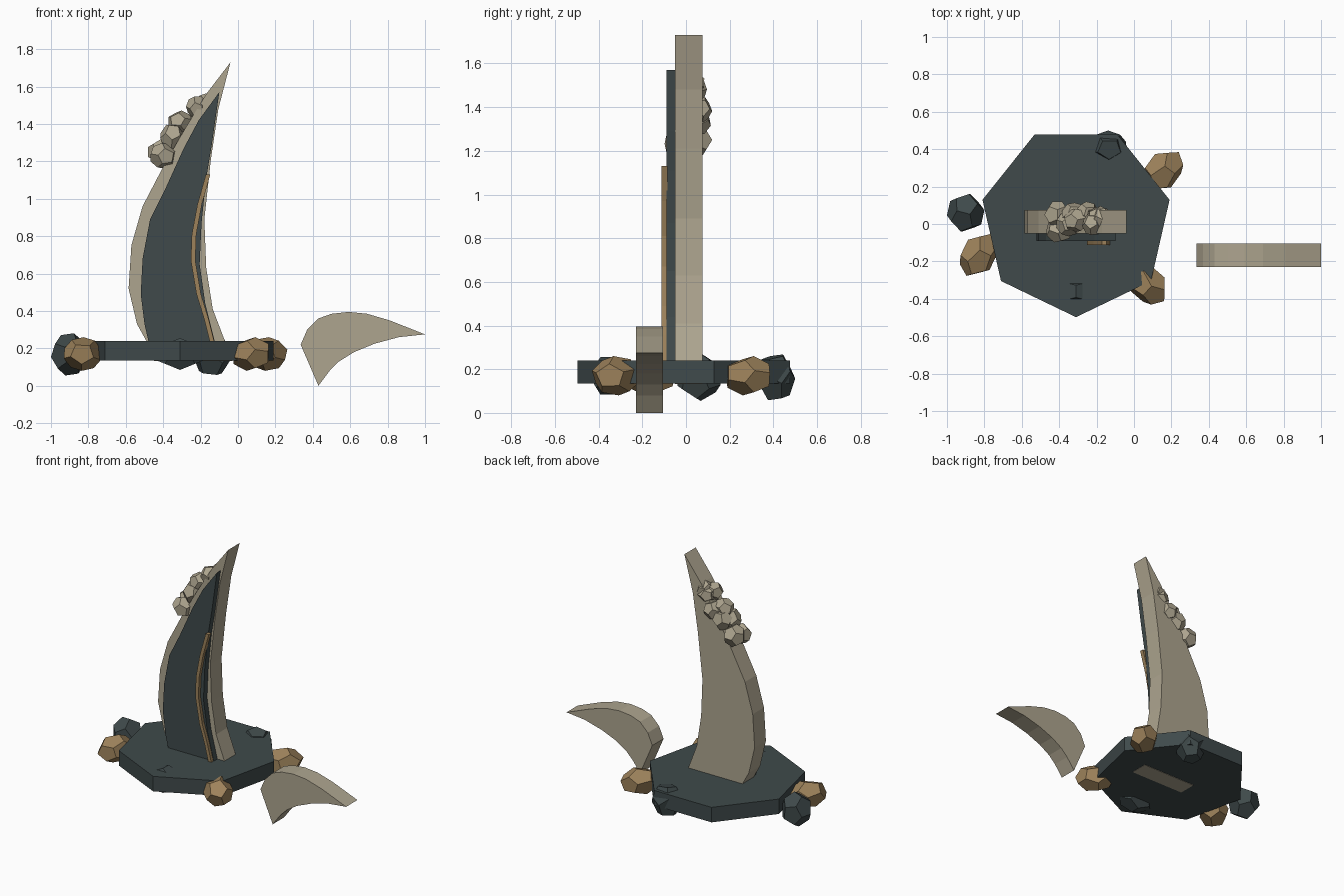
import bpy
import bmesh
import math
from mathutils import Euler, Matrix, Vector

default_cube = bpy.data.objects.get("Cube")
if default_cube:
    bpy.data.objects.remove(default_cube, do_unlink=True)


def make_material(name, red, green, blue):
    material = bpy.data.materials.new(name)
    material.use_nodes = True
    colour = (red, green, blue, 1)
    material.diffuse_color = colour
    material.node_tree.nodes["Principled BSDF"].inputs["Base Color"].default_value = colour
    return material


bone = make_material("pale bone", .42, .375, .275)
slate = make_material("dark slate", .05, .068, .07)
ochre = make_material("ochre stone", .34, .225, .105)


def finish(mesh_builder, name, material):
    """Turn a bmesh into a flat-shaded object with one material."""
    bmesh.ops.recalc_face_normals(mesh_builder, faces=mesh_builder.faces)
    mesh = bpy.data.meshes.new(name)
    mesh_builder.to_mesh(mesh)
    mesh_builder.free()
    mesh.materials.append(material)
    part = bpy.data.objects.new(name, mesh)
    bpy.context.collection.objects.link(part)
    return part


def slab(name, outline, front, back, material):
    """Extrude an x-z outline, given in hundredths, from front to back."""
    builder = bmesh.new()
    corners = [builder.verts.new((x / 100, front, z / 100)) for x, z in outline]
    face = builder.faces.new(corners)
    extruded = bmesh.ops.extrude_face_region(builder, geom=[face], use_keep_orig=True)
    moved = [item for item in extruded["geom"] if isinstance(item, bmesh.types.BMVert)]
    bmesh.ops.translate(builder, verts=moved, vec=(0, back - front, 0))
    return finish(builder, name, material)


def dodecahedron_points():
    golden = (1 + math.sqrt(5)) / 2
    signs = (-1, 1)
    points = [Vector((a, b, c)) for a in signs for b in signs for c in signs]
    for a in signs:
        for b in signs:
            short, long = a / golden, b * golden
            points += [Vector((0, short, long)), Vector((short, long, 0)),
                       Vector((long, 0, short))]
    return points


def rock(name, centre, half_size, material, tilt=(0, 0, 0), heading=0):
    """Twelve-sided stone, tilted, fitted to a half size, then turned about z."""
    tilt_matrix = Euler(tilt).to_matrix()
    points = [tilt_matrix @ point for point in dodecahedron_points()]
    reach = [max(abs(point[axis]) for point in points) for axis in range(3)]
    turn = Matrix.Rotation(math.radians(heading), 3, "Z")
    builder = bmesh.new()
    for point in points:
        fitted = Vector([point[i] / reach[i] * half_size[i] for i in range(3)])
        builder.verts.new(turn @ fitted + Vector(centre))
    bmesh.ops.convex_hull(builder, input=builder.verts)
    bmesh.ops.dissolve_limit(builder, angle_limit=math.radians(2),
                             verts=builder.verts, edges=builder.edges)
    return finish(builder, name, material)


# Seven-sided base
builder = bmesh.new()
bmesh.ops.create_cone(builder, cap_ends=True, segments=7, radius1=.513, radius2=.513,
                      depth=.105)
lowest = min(builder.verts, key=lambda vert: vert.co.y).co
turn_to_front = -math.pi / 2 - math.atan2(lowest.y, lowest.x)
bmesh.ops.rotate(builder, verts=builder.verts,
                 matrix=Matrix.Rotation(turn_to_front, 3, "Z"))
bmesh.ops.translate(builder, verts=builder.verts, vec=(-.31, .015, .188))
finish(builder, "base", slate)

# Standing tusk: outer edge upward, then inner edge downward
tusk_outer = [(-45, 13.3), (-49, 24), (-54, 33), (-58.5, 52), (-57, 75), (-51, 96),
              (-39, 119), (-28, 138), (-17, 156)]
tusk_inner = [(-4, 173), (-10.5, 148), (-14.5, 121), (-18, 89), (-17, 63),
              (-13.5, 41), (-7, 24), (-3, 13.3)]
slab("tusk", tusk_outer + tusk_inner, -.05, .075, bone)

# Dark panel on the front of the tusk
panel_outer = [(-47, 20), (-50, 33), (-52, 49), (-51, 68), (-47, 89), (-39, 105),
               (-29, 127), (-21, 142)]
panel_inner = [(-10, 157), (-14, 129), (-17, 111), (-19.5, 87), (-20.5, 65),
               (-17.5, 44), (-11.5, 20)]
slab("front_panel", panel_outer + panel_inner, -.09, -.05, slate)

# Curved trim strip on the panel
trim_path = [(-16, 113), (-20.5, 97), (-23.5, 81), (-24, 67), (-21, 49), (-17, 36),
             (-13, 20)]
trim_left = [(x - 1.2, z) for x, z in trim_path]
trim_right = [(x + 1.2, z) for x, z in reversed(trim_path)]
slab("trim_strip", trim_left + trim_right, -.113, -.085, ochre)

# Loose claw beside the base
claw_top = [(33.5, 22), (37, 30), (43, 36), (50, 38.5), (59, 39.5), (69, 38.5),
            (81, 35), (100, 27.5)]
claw_under = [(86, 26), (73, 22.5), (62, 18), (54, 13), (49, 8), (43, 0)]
slab("claw", claw_top + claw_under, -.23, -.105, bone)

# Ochre stones around the rim
ochre_size = (.13, .09, .09)
for side, centre, heading in (("back_left", (.155, .285, .17), 50),
                              ("front_left", (.07, -.32, .17), -45),
                              ("right", (-.83, -.165, .17), 60)):
    rock("ochre_stone_" + side, centre, ochre_size, ochre, (.3, .2, .1), heading)

# Slate boulders
rock("slate_boulder_right", (-.9, .06, .168), (.1, .1, .113), slate, (.5, .2, .3))
rock("slate_boulder_back", (-.14, .41, .163), (.1, .09, .105), slate, (.2, .6, .4))
rock("slate_boulder_front", (-.31, -.36, .17), (.13, .085, .085), slate)

# Pebble cluster along the outer edge of the tusk
pebbles = [(-41, 5, 125), (-40, -3, 123), (-35, 0, 133), (-32, 5, 134), (-31, 2, 141),
           (-25, 6, 139), (-22, 0, 149), (-19, 4, 148), (-17, 3, 151)]
for index, (x, y, z) in enumerate(pebbles):
    radius = .07 - .002 * index
    rock("pebble_" + str(index), (x / 100, y / 100, z / 100), (radius,) * 3, bone,
         (index * .7, index * 1.1, index * .4))
